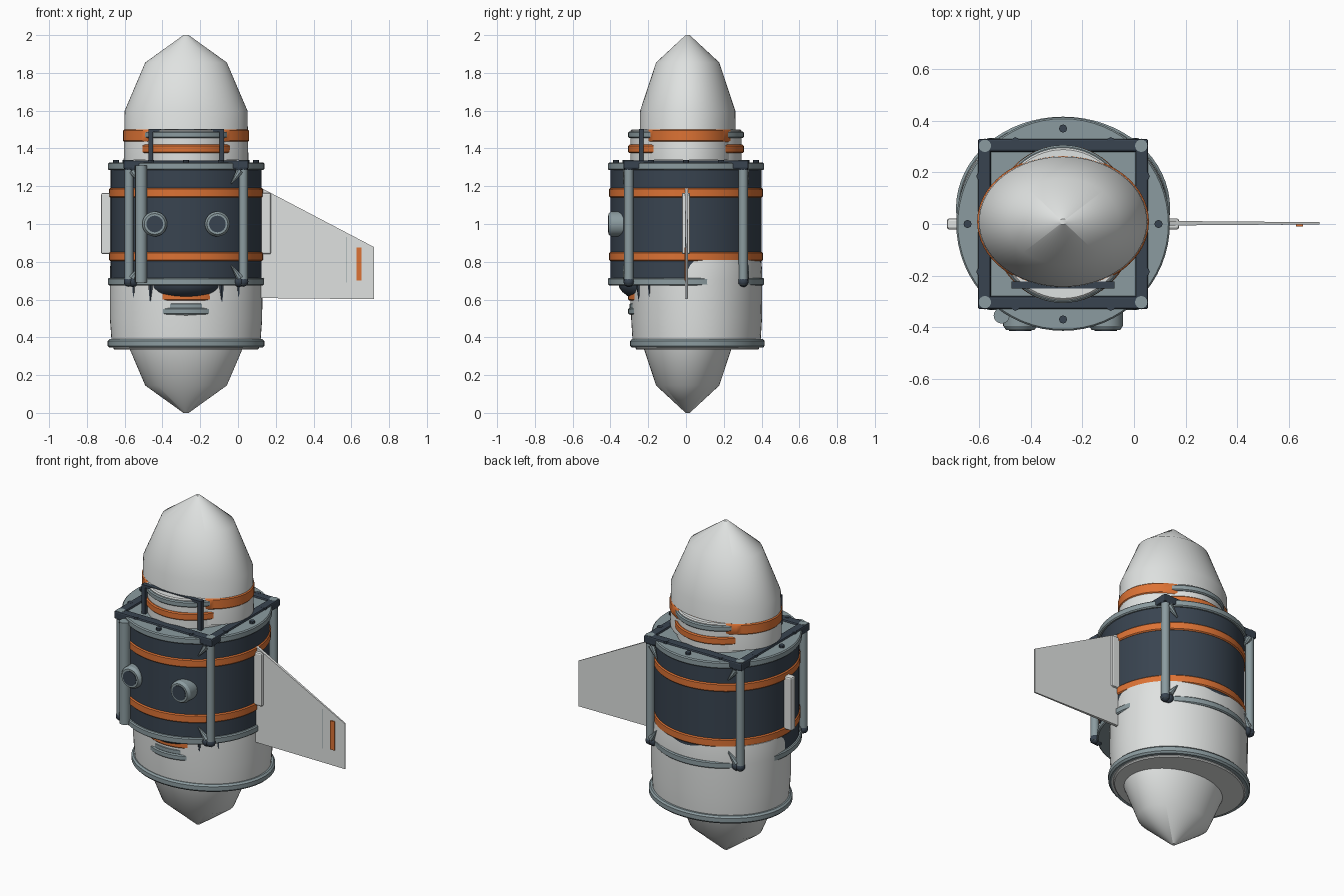
import bpy, bmesh, math
from mathutils import Vector

if "Cube" in bpy.data.objects:
    bpy.data.objects.remove(bpy.data.objects["Cube"], do_unlink=True)

CX = -0.275  # hull axis


def material(name, rgb):
    m = bpy.data.materials.new(name)
    m.use_nodes = True
    m.diffuse_color = (*rgb, 1)
    m.node_tree.nodes["Principled BSDF"].inputs["Base Color"].default_value = (*rgb, 1)
    return m


WHITE = material("hull white", (0.74, 0.76, 0.75))
GREY = material("steel grey", (0.26, 0.33, 0.35))
NAVY = material("dark navy", (0.04, 0.057, 0.08))
ORANGE = material("band orange", (0.72, 0.17, 0.035))


def finish(name, bm, mat, smooth=True):
    bmesh.ops.recalc_face_normals(bm, faces=bm.faces)
    me = bpy.data.meshes.new(name)
    bm.to_mesh(me)
    bm.free()
    me.materials.append(mat)
    ob = bpy.data.objects.new(name, me)
    bpy.context.collection.objects.link(ob)
    if smooth:
        bpy.ops.object.select_all(action='DESELECT')
        ob.select_set(True)
        bpy.context.view_layer.objects.active = ob
        bpy.ops.object.shade_smooth_by_angle(angle=math.radians(40))
    return ob


def lathe(name, profile, mat, rx=1, ry=1, cy=0, n=64):
    """Closed elliptical solid from (radius, z) pairs."""
    bm = bmesh.new()
    rings = []
    for r, z in profile:
        rings.append([bm.verts.new((CX + r * rx * math.cos(2 * math.pi * i / n),
                                    cy + r * ry * math.sin(2 * math.pi * i / n), z))
                      for i in range(n)])
    for a, b in zip(rings, rings[1:]):
        for i in range(n):
            j = (i + 1) % n
            bm.faces.new((a[i], a[j], b[j], b[i]))
    bm.faces.new(rings[0])
    bm.faces.new(rings[-1])
    return finish(name, bm, mat)


def band(name, z0, z1, mat, rx, ry, cy=0, bevel=0.006):
    k = 1 - bevel / rx
    return lathe(name, [(k, z0), (1, z0 + bevel), (1, z1 - bevel), (k, z1)], mat, rx, ry, cy)


def box(name, lo, hi, mat, bevel=0):
    bm = bmesh.new()
    bmesh.ops.create_cube(bm, size=1)
    for v in bm.verts:
        v.co = [(a + b) / 2 + c * (b - a) for a, b, c in zip(lo, hi, v.co)]
    if bevel:
        bmesh.ops.bevel(bm, geom=bm.edges[:], offset=bevel, segments=2, profile=0.5, affect='EDGES')
    return finish(name, bm, mat, False)


def rod(name, a, b, r, mat, r2=None, n=16):
    a, b = Vector(a), Vector(b)
    bm = bmesh.new()
    bmesh.ops.create_cone(bm, cap_ends=True, segments=n, radius1=r,
                          radius2=r if r2 is None else r2, depth=(b - a).length)
    bm.transform((b - a).to_track_quat('Z', 'Y').to_matrix().to_4x4())
    bmesh.ops.translate(bm, verts=bm.verts, vec=(a + b) / 2)
    return finish(name, bm, mat)


def ball(name, loc, r, mat):
    bm = bmesh.new()
    bmesh.ops.create_icosphere(bm, subdivisions=2, radius=r)
    bmesh.ops.translate(bm, verts=bm.verts, vec=loc)
    return finish(name, bm, mat)


# Pointed elliptical noses at both ends
nose = [(0.33, 1.34), (0.325, 1.6), (0.216, 1.855), (0.014, 2.0)]
lathe("upper_nose", nose, WHITE, 1, 0.775, 0.009)
lathe("lower_nose", [(r, 2 - z) for r, z in nose], WHITE, 1, 0.775, 0.009)
band("nose_band", 1.435, 1.5, ORANGE, 0.333, 0.259, 0.009)

# Upper and lower necks with rings
band("upper_neck", 1.3, 1.5, WHITE, 0.268, 0.295)
band("upper_neck_ring", 1.455, 1.49, GREY, 0.275, 0.306)
band("upper_neck_band", 1.375, 1.42, ORANGE, 0.28, 0.306)
band("lower_neck", 0.515, 0.68, WHITE, 0.268, 0.295)
band("lower_neck_ring", 0.52, 0.555, GREY, 0.275, 0.306)
band("lower_neck_collar", 0.55, 0.583, GREY, 0.27, 0.298)
band("lower_neck_band", 0.595, 0.64, ORANGE, 0.28, 0.306)
lathe("lower_skirt", [(0.82, 0.605), (0.95, 0.64), (1, 0.665), (1, 0.69)], NAVY, 0.25, 0.355)

# Main drum, flanges and bands
lathe("drum", [(0.4, 0.69), (0.4, 1.31)], NAVY)
for name, z in (("upper", 1.285), ("lower", 0.675)):
    band(name + "_flange", z, z + 0.04, GREY, 0.414, 0.414)
for name, z in (("upper", 1.14), ("lower", 0.803)):
    band(name + "_drum_band", z, z + 0.05, ORANGE, 0.407, 0.407)
for i in range(12):
    t = i * math.pi / 6
    x, y = CX + 0.37 * math.cos(t), 0.37 * math.sin(t)
    rod("flange_bolt", (x, y, 1.31), (x, y, 1.338), 0.016, NAVY, n=8)

# Offset lower tank and its flange
lathe("tank", [(0.97, 0.345), (0.98, 0.4), (0.998, 0.5), (1, 0.7), (0.998, 0.76), (0.985, 0.81)],
      WHITE, 0.404, 0.347, 0.056)
band("tank_flange", 0.345, 0.39, GREY, 0.415, 0.356, 0.06, 0.01)
band("tank_base", 0.335, 0.36, WHITE, 0.385, 0.327, 0.06)

# Square frame on the drum top
for s in (-1, 1):
    y, x = s * 0.305, CX + s * 0.305
    box("frame_bar_long", (CX - 0.33, y - 0.025, 1.29), (CX + 0.33, y + 0.025, 1.337), NAVY, 0.008)
    box("frame_bar_side", (x - 0.025, -0.328, 1.29), (x + 0.025, 0.328, 1.337), NAVY, 0.008)

# Corner posts, joints and gussets
for sx in (-1, 1):
    for sy in (-1, 1):
        x, y = CX + sx * 0.303, sy * 0.303
        rod("corner_post", (x, y, 0.68), (x, y, 1.338), 0.024, GREY)
        for z, d in ((1.3, -1), (0.695, 1)):
            ball("corner_joint", (CX + sx * 0.28, sy * 0.302, z), 0.03, NAVY)
            ball("corner_cap", (x, y, z), 0.028, NAVY)
            rod("corner_gusset", (CX + sx * 0.285, sy * 0.315, z + d * 0.02),
                (CX + sx * 0.24, sy * 0.33, z + d * 0.085), 0.02, GREY, 0.004, 8)

# Service pipe and front handrail
rod("service_pipe", (-0.513, -0.355, 0.69), (-0.513, -0.355, 1.31), 0.031, GREY)
for s in (-1, 1):
    x = CX + s * 0.188
    box("handrail_post", (x - 0.012, -0.248, 1.32), (x + 0.012, -0.224, 1.503), NAVY)
    rod("lower_spike", (x, -0.25, 0.68), (x, -0.245, 0.57), 0.014, NAVY, 0.003, 6)
    rod("outer_spike", (CX + s * 0.275, -0.19, 0.68), (CX + s * 0.275, -0.19, 0.57), 0.012, NAVY, 0.003, 6)
box("handrail_bar", (CX - 0.2, -0.25, 1.487), (CX + 0.2, -0.222, 1.503), NAVY)

# Portholes
for s in (-1, 1):
    x = CX + s * 0.166
    rod("porthole_rim", (x, -0.33, 1), (x, -0.395, 1), 0.066, GREY, n=32)
    rod("porthole_lip", (x, -0.395, 1), (x, -0.411, 1), 0.066, GREY, 0.055, 32)
    rod("porthole_glass", (x, -0.35, 1), (x, -0.414, 1), 0.044, NAVY, n=32)

# Side mounting plates
for s in (-1, 1):
    x = CX + s * 0.41
    box("side_plate", (x - 0.04, -0.022, 0.84), (x + 0.04, 0.022, 1.165), WHITE, 0.01)

# Fin: tapered slab thinner at the tip
bm = bmesh.new()
outline = [(0.1, 0.608, 0.009), (0.72, 0.602, 0.004), (0.72, 0.878, 0.004), (0.1, 1.203, 0.009)]
front, back = ([bm.verts.new((x, 0.003 + s * t, z)) for x, z, t in outline] for s in (-1, 1))
bm.faces.new(front)
bm.faces.new(back)
for i in range(4):
    j = (i + 1) % 4
    bm.faces.new((front[i], front[j], back[j], back[i]))
finish("fin", bm, WHITE, False)
box("fin_marker", (0.627, -0.009, 0.7), (0.655, -0.001, 0.875), ORANGE)
box("fin_seam", (0.571, -0.004, 0.69), (0.575, 0.001, 0.93), GREY)
